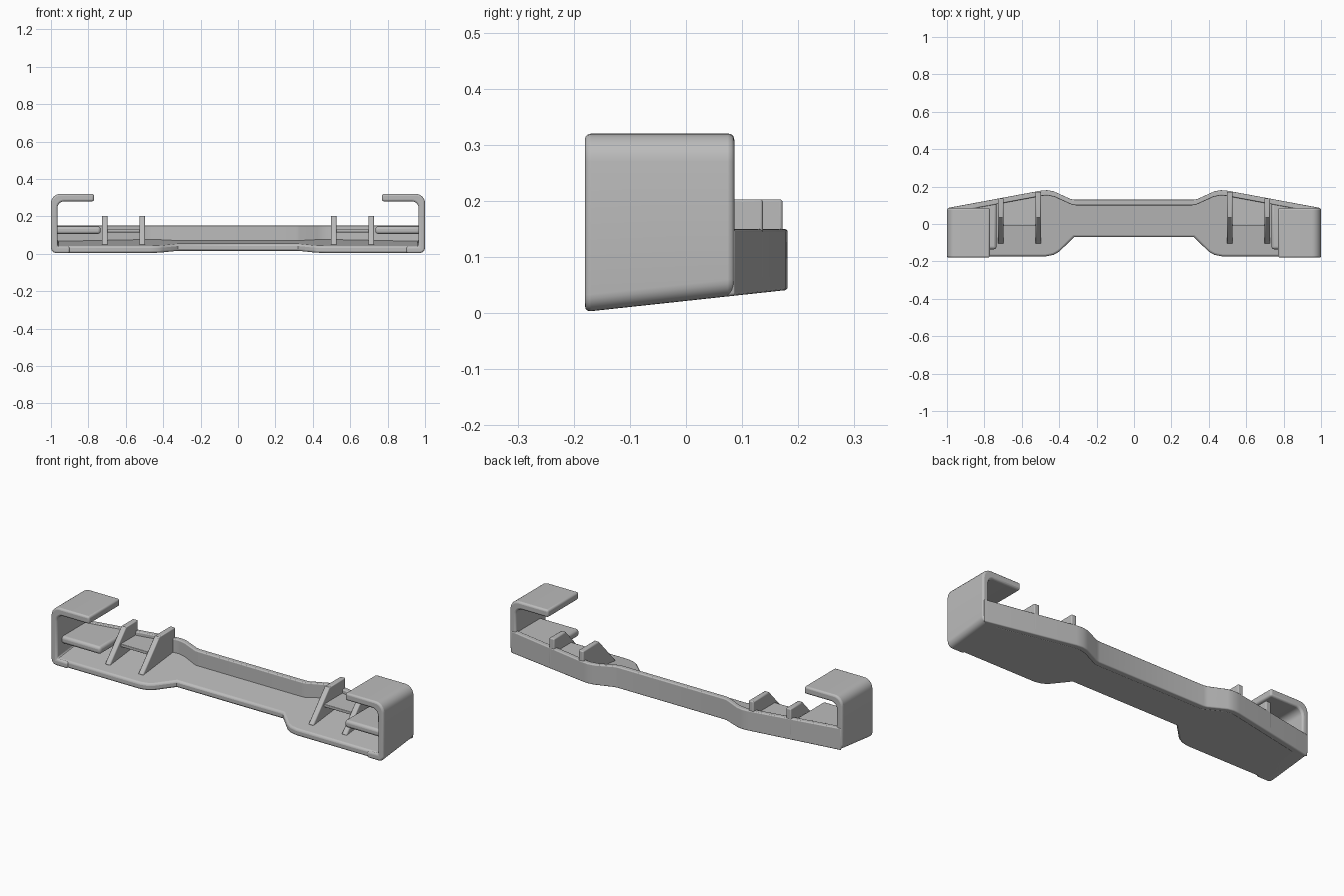
import bpy, bmesh, math

if "Cube" in bpy.data.objects:
    bpy.data.objects.remove(bpy.data.objects["Cube"])

grey = bpy.data.materials.new("plain grey")
grey.use_nodes = True
colour = (0.5, 0.5, 0.5, 1)
grey.diffuse_color = colour
grey.node_tree.nodes["Principled BSDF"].inputs["Base Color"].default_value = colour


def under(y):
    """Height of the sloping underside."""
    return 0.003 + 0.108 * (y + 0.175)


def make(name, rings, bevel=0.0, mirror=False):
    """Solid between two matching rings of points."""
    bm = bmesh.new()
    a, b = [[bm.verts.new(p) for p in ring] for ring in rings]
    bm.faces.new(a)
    bm.faces.new(b)
    n = len(a)
    for i in range(n):
        j = (i + 1) % n
        bm.faces.new((a[i], a[j], b[j], b[i]))
    bmesh.ops.recalc_face_normals(bm, faces=bm.faces)
    mesh = bpy.data.meshes.new(name)
    bm.to_mesh(mesh)
    bm.free()
    mesh.materials.append(grey)
    ob = bpy.data.objects.new(name, mesh)
    bpy.context.collection.objects.link(ob)
    if bevel:
        mod = ob.modifiers.new("soft edges", "BEVEL")
        mod.width = bevel
        mod.segments = 3
        mod.limit_method = "ANGLE"
        mod.angle_limit = math.radians(50)
    if mirror:
        ob.modifiers.new("other side", "MIRROR").use_mirror_merge = False
    bpy.ops.object.select_all(action="DESELECT")
    ob.select_set(True)
    bpy.context.view_layer.objects.active = ob
    bpy.ops.object.shade_smooth_by_angle(angle=math.radians(35))
    return ob


def slab(outline, low, high):
    """Rings from a plan outline and two height functions of y."""
    return [[(x, y, f(y)) for x, y in outline] for f in (low, high)]


def both(half):
    """Whole edge from its +x half, running left to right."""
    return [(-x, y) for x, y in reversed(half)] + half


def arc(cx, cz, r, start, end, n=6):
    angles = [math.radians(start + (end - start) * i / n) for i in range(n + 1)]
    return [(cx + r * math.cos(t), cz + r * math.sin(t)) for t in angles]


# Sloping floor, narrow in the middle
front = [(0.32, -0.07), (0.4, -0.148), (0.43, -0.165), (0.47, -0.173), (0.97, -0.173)]
back = [(0.32, 0.13), (0.34, 0.134), (0.43, 0.175), (0.465, 0.181), (0.5, 0.178), (0.995, 0.086)]
inner = [(0.31, 0.1), (0.33, 0.102), (0.425, 0.145), (0.465, 0.153), (0.495, 0.15), (0.97, 0.062)]
middle = [(x, y + 0.012) for x, y in inner]
make("floor", slab(both(front) + both(middle)[::-1], under, lambda y: under(y) + 0.038), 0.011)

# Wall along the back
make("back_wall", slab(both(inner) + both(back)[::-1], under, lambda y: 0.15), 0.005)

# C-shaped end hooks
profile = ([(0.77, 0.32)] + arc(0.95, 0.27, 0.05, 90, 0) + arc(0.97, 0.03, 0.03, 0, -90)
           + [(0.9, 0), (0.9, 0.035), (0.965, 0.035)]
           + arc(0.93, 0.245, 0.035, 0, 90) + [(0.77, 0.28)])
make("end_hook", [[(x, y, z + under(y) if z < 0.1 else z) for x, z in profile]
                  for y in (-0.18, 0.086)], 0.01, True)

# Triangular ribs
for name, x, rear in (("inner_rib", 0.512, 0.172), ("outer_rib", 0.712, 0.137)):
    side = [(-0.105, 0.03), (-0.105, 0.05), (0.035, 0.203), (rear, 0.203), (rear, 0.06)]
    make(name, [[(x + d, y, z) for y, z in side] for d in (-0.015, 0.015)], 0.005, True)

# Thin shelf between the ribs
make("thin_shelf", slab([(0.51, -0.012), (0.71, -0.012), (0.71, 0.12), (0.51, 0.16)],
                        lambda y: 0.114, lambda y: 0.13), 0.003, True)

# Thick shelf inside each hook
make("end_shelf", slab([(0.735, -0.135), (0.975, -0.135), (0.975, 0.075), (0.735, 0.12)],
                       lambda y: 0.106, lambda y: 0.146), 0.014, True)
